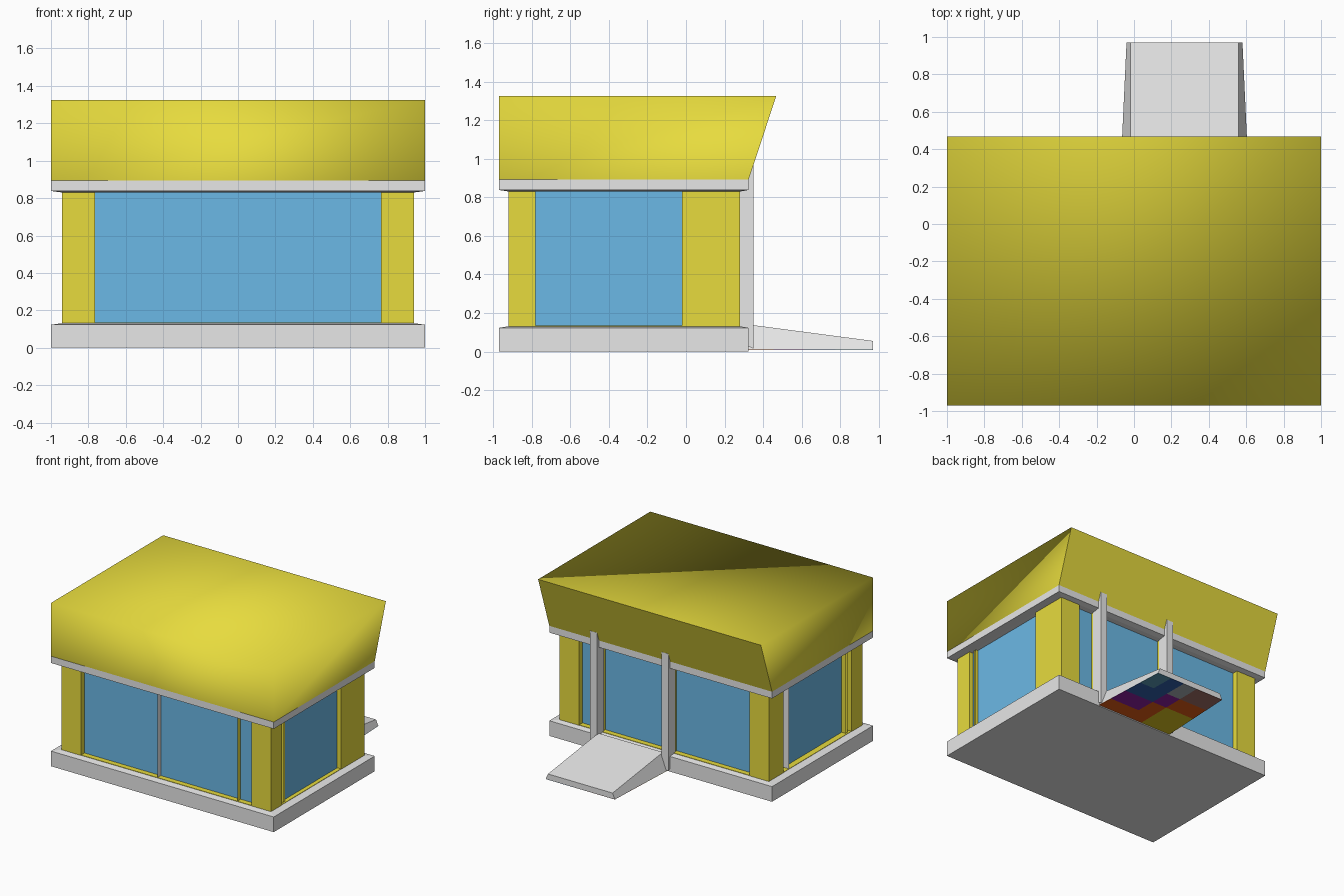
import bpy, bmesh

if "Cube" in bpy.data.objects:
    bpy.data.objects.remove(bpy.data.objects["Cube"])


def material(name, rgb):
    m = bpy.data.materials.new(name)
    m.diffuse_color = (*rgb, 1)
    m.use_nodes = True
    m.node_tree.nodes["Principled BSDF"].inputs["Base Color"].default_value = m.diffuse_color
    return m


YELLOW = material("yellow", (0.81, 0.72, 0.048))
GREY = material("light grey", (0.81, 0.81, 0.81))
BLUE = material("glass blue", (0.148, 0.485, 0.79))
PATCH = {n[0]: material(n, c) for n, c in (
    ("rust", (0.85, 0.12, 0.008)), ("purple", (0.28, 0.015, 0.36)),
    ("navy", (0.03, 0.12, 0.42)), ("olive", (0.72, 0.56, 0.015)),
    ("brown", (0.36, 0.16, 0.14)), ("teal", (0.1, 0.32, 0.46)),
    ("slate", (0.4, 0.43, 0.47)))}


def add(name, bm, mat):
    me = bpy.data.meshes.new(name)
    bm.to_mesh(me)
    bm.free()
    ob = bpy.data.objects.new(name, me)
    me.materials.append(mat)
    bpy.context.collection.objects.link(ob)
    return ob


def loft(name, rings, mat):
    """Closed solid through rings of equal point count, listed bottom to top."""
    bm = bmesh.new()
    vs = [[bm.verts.new(p) for p in r] for r in rings]
    n = len(vs[0])
    bm.faces.new(vs[0][::-1])
    bm.faces.new(vs[-1])
    for a, b in zip(vs, vs[1:]):
        for i in range(n):
            j = (i + 1) % n
            bm.faces.new((a[i], a[j], b[j], b[i]))
    bmesh.ops.recalc_face_normals(bm, faces=bm.faces)
    return add(name, bm, mat)


def rect(x0, x1, y0, y1, z):
    return [(x0, y0, z), (x1, y0, z), (x1, y1, z), (x0, y1, z)]


def box(name, x0, x1, y0, y1, z0, z1, mat):
    return loft(name, [rect(x0, x1, y0, y1, z0), rect(x0, x1, y0, y1, z1)], mat)


F, B = -0.97, 0.325           # front and back of the slabs
WF, WB, WX = -0.92, 0.28, 0.94  # wall outline
Z0, Z1 = 0.131, 0.83          # floor and ceiling


def fin(name, p, q, mat):
    """Upright sheet between two plan points (a reveal seen only edge-on from outside)."""
    bm = bmesh.new()
    bm.faces.new([bm.verts.new(v) for v in
                  ((*p, Z0), (*q, Z0), (*q, Z1), (*p, Z1))])
    return add(name, bm, mat)


# slabs with bevelled margins towards the walls
loft("floor_slab", [rect(-1, 1, F, B, 0), rect(-1, 1, F, B, 0.123),
                    rect(-WX, WX, WF, WB, Z0)], GREY)
loft("ceiling_slab", [rect(-WX, WX, WF, WB, Z1), rect(-1, 1, F, B, 0.838),
                      rect(-1, 1, F, B, 0.893)], GREY)

# roof: softly shaded block with a crisp back face leaning outwards
roof = loft("roof", [rect(-1, 1, F, B, 0.893), rect(-1, 1, F, 0.468, 1.325)], YELLOW)
bm = bmesh.new()
bm.from_mesh(roof.data)
for f in bm.faces:
    f.smooth = True
for f in bm.faces:
    if f.normal.y > 0.5 or f.normal.z < -0.9:
        f.smooth = False
        for e in f.edges:
            e.smooth = False
bm.to_mesh(roof.data)
bm.free()

# recessed glass and the yellow sill below it
box("glass_walls", -0.89, 0.905, -0.875, 0.235, Z0, Z1, BLUE)
box("sill", -WX + 0.002, WX - 0.002, WF + 0.002, WB - 0.002, 0.13, 0.134, YELLOW)

# corner columns
for name, s in (("right", 1), ("left", -1)):
    a, b = sorted((s * 0.765, s * WX))
    box(name + "_front_column", a, b, WF, -0.78, Z0, Z1, YELLOW)
    box(name + "_back_column", a, b, 0.09 if s < 0 else -0.02, WB, Z0, Z1, YELLOW)
    for i, y in enumerate((-0.742, -0.725)):
        fin("%s_mullion_%d" % (name, i), (s * 0.89, y), (s * 0.93, y), YELLOW)
fin("left_grey_jamb", (-0.94, 0.02), (-0.89, 0.02), GREY)

# thin front mullions
fin("front_grey_mullion", (-0.08, -0.915), (-0.08, -0.875), GREY)
fin("front_yellow_mullion", (0.637, -0.915), (0.637, -0.875), YELLOW)

# doorway posts with slanted feet, and jambs behind them
for i, x in enumerate((-0.055, 0.585)):
    box("door_jamb_%d" % i, x - 0.025, x + 0.025, 0.2, 0.262, Z0, Z1, YELLOW)
    a, b = x - 0.031, x + 0.031
    foot = [(a, 0.26, 0.06), (b, 0.26, 0.06), (b, 0.35, 0.015), (a, 0.35, 0.015)]
    loft("door_post_%d" % i, [foot, rect(a, b, 0.26, 0.35, 0.965)], GREY)

# ramp with flared sides
bottom = [(-0.07, 0.325, 0.01), (0.61, 0.325, 0.01), (0.58, 0.97, 0.01), (-0.04, 0.97, 0.01)]
top = [(-0.02, 0.325, 0.14), (0.56, 0.325, 0.14), (0.56, 0.97, 0.055), (-0.02, 0.97, 0.055)]
loft("ramp", [bottom, top], GREY)


# patchwork colours under the ramp: rows from wall outwards, letters from +x to -x
def ramp_x(t, y):
    return 0.27 + (0.34 - (y - 0.325) * 0.0465) * (1 - 2 * t)


rows = (0, 0.2, 0.45, 0.7, 1)
for r, row in enumerate(("rrroo", "pproo", "nnprr", "tnsbb")):
    y0, y1 = 0.325 + 0.645 * rows[r], 0.325 + 0.645 * rows[r + 1]
    for c, k in enumerate(row):
        t0, t1 = c / 5, (c + 1) / 5
        plan = [(ramp_x(t1, y0), y0), (ramp_x(t0, y0), y0),
                (ramp_x(t0, y1), y1), (ramp_x(t1, y1), y1)]
        loft("ramp_patch_%d_%d" % (r, c),
             [[(*p, z) for p in plan] for z in (0.008, 0.0101)], PATCH[k])
